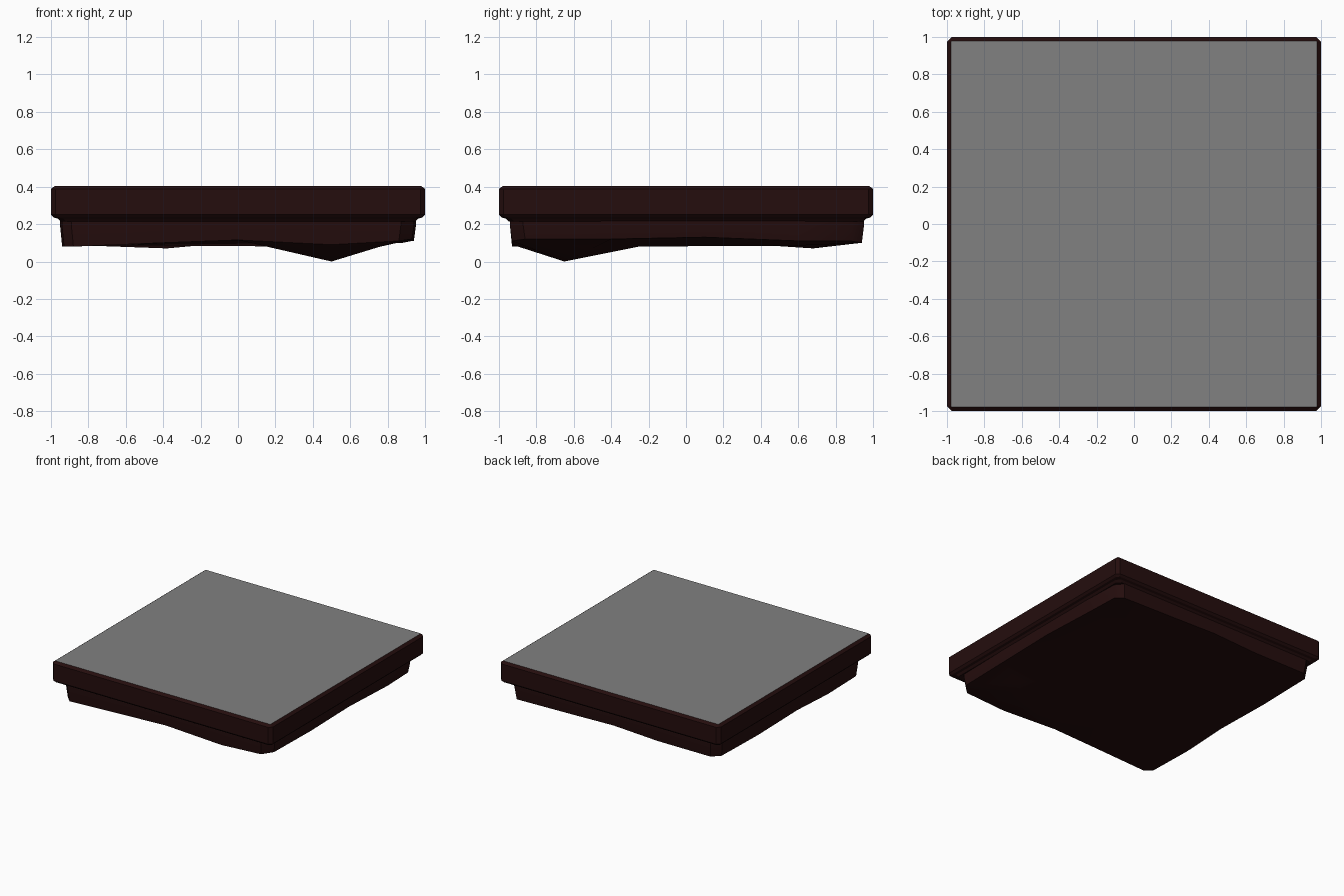
import bpy, bmesh
from mathutils import Vector
from mathutils.geometry import delaunay_2d_cdt

cube = bpy.data.objects.get("Cube")
if cube:
    bpy.data.objects.remove(cube, do_unlink=True)


def make_material(name, colour):
    mat = bpy.data.materials.new(name)
    mat.use_nodes = True
    mat.diffuse_color = colour
    mat.node_tree.nodes["Principled BSDF"].inputs["Base Color"].default_value = colour
    return mat


stone = make_material("grey stone", (0.22, 0.22, 0.22, 1))
earth = make_material("dark brown earth", (0.018, 0.004, 0.004, 1))


def finish(bm, name, materials):
    bmesh.ops.recalc_face_normals(bm, faces=bm.faces)
    mesh = bpy.data.meshes.new(name)
    bm.to_mesh(mesh)
    bm.free()
    for mat in materials:
        mesh.materials.append(mat)
    obj = bpy.data.objects.new(name, mesh)
    bpy.context.collection.objects.link(obj)
    return obj


def bridge(bm, lower, upper):
    count = len(lower)
    for i in range(count):
        j = (i + 1) % count
        bm.faces.new((lower[i], lower[j], upper[j], upper[i]))


def square_ring(bm, half, cut, z):
    """Square outline with its four corners cut off."""
    a, b = half, half - cut
    outline = [(-b, -a), (b, -a), (a, -b), (a, b), (b, a), (-b, a), (-a, b), (-a, -b)]
    return [bm.verts.new((x, y, z)) for x, y in outline]


# Slab with bevelled rim and stepped lower lip
bm = bmesh.new()
profile = [(0.95, 0.03, 0.215), (0.965, 0.03, 0.23), (0.985, 0.02, 0.235),
           (1.0, 0.025, 0.25), (1.0, 0.025, 0.388), (0.978, 0.004, 0.405)]
rings = [square_ring(bm, *level) for level in profile]
for low, high in zip(rings, rings[1:]):
    bridge(bm, low, high)
bm.faces.new(rings[0][::-1])
top = bm.faces.new(rings[-1])
for face in bm.faces:
    face.material_index = 1
top.material_index = 0
finish(bm, "floor_slab", [stone, earth])

# Uneven earth underside: edge points in order, then inner bumps
edge = [(-.93, -.88, .08), (-.88, -.93, .08), (-.4, -.93, .1), (0, -.93, .115),
        (.5, -.93, .09), (.86, -.93, .11), (.93, -.86, .12), (.94, -.4, .12),
        (.94, .1, .13), (.94, .6, .11), (.93, .88, .11), (.88, .94, .1),
        (.4, .94, .11), (0, .94, .12), (-.4, .94, .1), (-.88, .94, .1),
        (-.94, .88, .1), (-.94, .4, .09), (-.94, -.1, .1), (-.94, -.5, .08)]
bumps = [(.5, -.65, 0), (.72, -.5, .07), (.4, -.25, .08), (0, .15, .105),
         (-.38, .68, .07), (-.6, -.3, .085), (.5, .6, .085)]
points = edge + bumps
bm = bmesh.new()
verts = [bm.verts.new(p) for p in points]
flat = [Vector(p[:2]) for p in points]
loop = [(i, (i + 1) % len(edge)) for i in range(len(edge))]
cdt = delaunay_2d_cdt(flat, loop, [], 1, 1e-5)
for tri in cdt[2]:
    bm.faces.new([verts[cdt[3][i][0]] for i in tri])

# Earth side walls, flaring slightly up to the slab
lower = verts[:len(edge)]
for scale, z in ((1.012, 0.19), (1.012, 0.222)):
    upper = [bm.verts.new((x * scale, y * scale, z)) for x, y, _ in edge]
    bridge(bm, lower, upper)
    lower = upper
underside = finish(bm, "earth_underside", [earth])

# Soft shading on the earth, crisp at the wall edge
bpy.context.view_layer.objects.active = underside
underside.select_set(True)
bpy.ops.object.shade_smooth_by_angle(angle=0.7)
